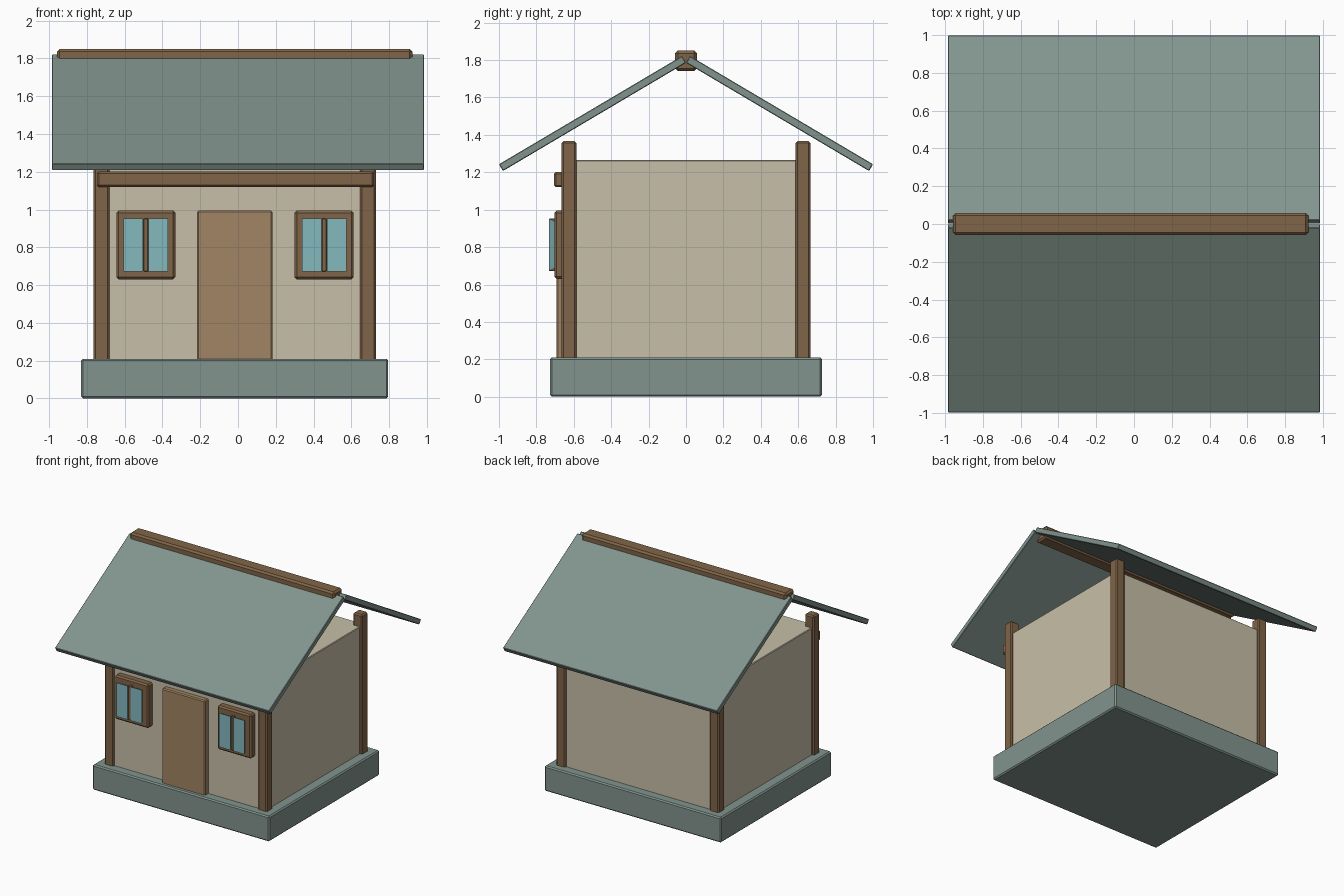
import bpy, bmesh, math
from mathutils import Vector

if "Cube" in bpy.data.objects:
    bpy.data.objects.remove(bpy.data.objects["Cube"])


def material(name, rgb):
    lin = [((c / 255 + 0.055) / 1.055) ** 2.4 for c in rgb]
    m = bpy.data.materials.new(name)
    m.diffuse_color = (*lin, 1)
    m.use_nodes = True
    m.node_tree.nodes["Principled BSDF"].inputs["Base Color"].default_value = m.diffuse_color
    return m


STONE = material("grey green stone", (130, 148, 141))
PLASTER = material("beige plaster", (199, 191, 168))
WOOD = material("dark wood", (129, 101, 72))
DOOR = material("light wood", (161, 133, 99))
GLASS = material("blue glass", (132, 184, 190))


def finish(name, bm, mat):
    bmesh.ops.recalc_face_normals(bm, faces=bm.faces[:])
    me = bpy.data.meshes.new(name)
    bm.to_mesh(me)
    bm.free()
    me.materials.append(mat)
    ob = bpy.data.objects.new(name, me)
    bpy.context.collection.objects.link(ob)
    return ob


def box(name, x, y, z, mat, bevel=0.01, taper=0.0):
    """Box from (min, max) ranges; taper shrinks the back face."""
    bm = bmesh.new()
    bmesh.ops.create_cube(bm, size=1)
    for v in bm.verts:
        back = v.co.y > 0
        v.co = Vector([(r[0] + r[1]) / 2 + c * (r[1] - r[0]) for r, c in zip((x, y, z), v.co)])
        if back:
            v.co.x += taper if v.co.x < sum(x) / 2 else -taper
            v.co.z += taper if v.co.z < sum(z) / 2 else -taper
    if bevel:
        bmesh.ops.bevel(bm, geom=bm.edges[:], offset=bevel, segments=1, affect='EDGES')
    return finish(name, bm, mat)


# Foundation and solid wall block
box("foundation", (-0.83, 0.795), (-0.727, 0.727), (0, 0.21), STONE)
box("walls", (-0.745, 0.71), (-0.648, 0.648), (0.19, 1.265), PLASTER, 0.005)

# Corner posts
for side, x in (("left", -0.7225), ("right", 0.6885)):
    for end, y in (("front", -0.625), ("back", 0.625)):
        box(f"{end}_{side}_post", (x - 0.042, x + 0.042), (y - 0.04, y + 0.04),
            (0.19, 1.366), WOOD)

# Front beam and door
box("front_beam", (-0.747, 0.72), (-0.706, -0.63), (1.12, 1.202), WOOD)
box("door", (-0.216, 0.182), (-0.692, -0.63), (0.2, 0.995), DOOR, 0.008)

# Windows: frame block, two raised panes, centre bar
for side, c in (("left", -0.488), ("right", 0.456)):
    box(f"{side}_window_frame", (c - 0.156, c + 0.156), (-0.704, -0.63), (0.63, 0.995), WOOD, 0.012)
    for k, s in (("a", -1), ("b", 1)):
        x = sorted((c + s * 0.014, c + s * 0.117))
        box(f"{side}_window_pane_{k}", x, (-0.733, -0.70), (0.672, 0.953), GLASS, 0, 0.016)
    box(f"{side}_window_bar", (c - 0.013, c + 0.013), (-0.731, -0.70), (0.672, 0.953), WOOD, 0.004)

# Roof slope: slab profile extruded along x, cut into tiles, mirrored
eave, top = Vector((0, -1.0, 1.243)), Vector((0, -0.021, 1.822))
along = (top - eave).normalized()
down = Vector((0, along.z, -along.y)) * 0.042
bm = bmesh.new()
rings = [[bm.verts.new(p + Vector((x, 0, 0))) for p in (eave, top, top + down, eave + down)]
         for x in (-0.985, 0.985)]
bm.faces.new(rings[0])
bm.faces.new(rings[1][::-1])
for i in range(4):
    j = (i + 1) % 4
    bm.faces.new((rings[0][i], rings[1][i], rings[1][j], rings[0][j]))
bmesh.ops.bevel(bm, geom=bm.edges[:], offset=0.004, segments=1, affect='EDGES')
cuts = [((-0.985 + 1.97 * i / 7, 0, 0), (1, 0, 0)) for i in range(1, 7)]
cuts += [(eave.lerp(top, i / 5), along) for i in range(1, 5)]
for co, no in cuts:
    bmesh.ops.bisect_plane(bm, geom=bm.verts[:] + bm.edges[:] + bm.faces[:], plane_co=co, plane_no=no)
bmesh.ops.recalc_face_normals(bm, faces=bm.faces[:])
seams = [e for e in bm.edges if len(e.link_faces) == 2 and e.calc_face_angle() < 0.01]
bm_ob = None
roof = finish("roof_slopes", bm, STONE)
mod = roof.modifiers.new("other slope", 'MIRROR')
mod.use_axis = (False, True, False)
mod.use_mirror_merge = False

# Ridge beam
box("ridge_beam", (-0.958, 0.923), (-0.058, 0.058), (1.741, 1.85), WOOD, 0.014)
